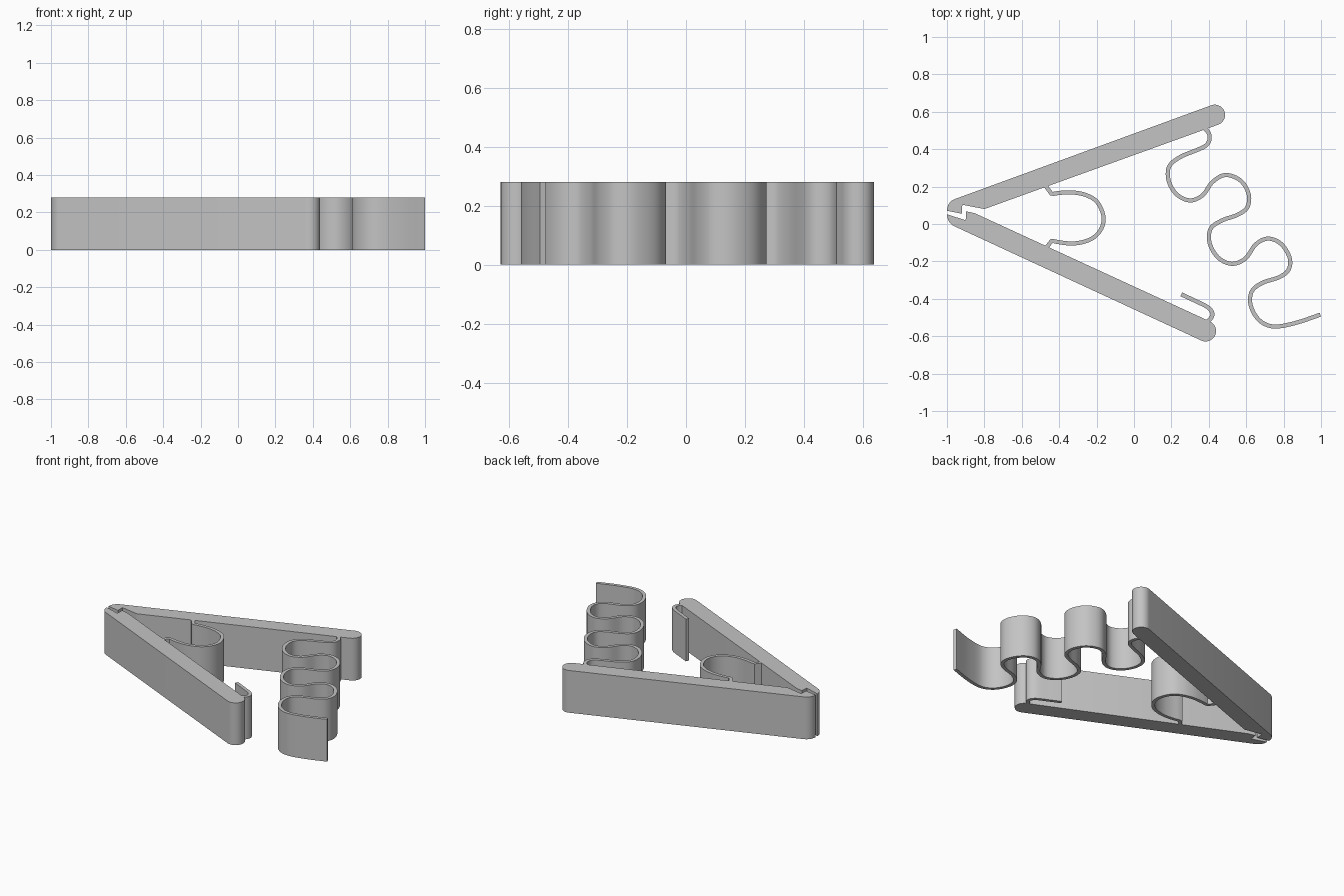
import bpy, bmesh, math
from mathutils import Vector

if "Cube" in bpy.data.objects:
    bpy.data.objects.remove(bpy.data.objects["Cube"])

HEIGHT = 0.28
WALL = 0.022

grey = bpy.data.materials.new("plain grey")
grey.diffuse_color = (0.55, 0.55, 0.55, 1)
grey.use_nodes = True
grey.node_tree.nodes["Principled BSDF"].inputs["Base Color"].default_value = grey.diffuse_color


def extrude_outline(name, outline):
    """Stand a flat outline up as a prism resting on the ground."""
    bm = bmesh.new()
    base = bm.faces.new([bm.verts.new((x, y, 0)) for x, y in outline])
    top = bmesh.ops.extrude_face_region(bm, geom=[base])["geom"]
    bmesh.ops.translate(bm, vec=(0, 0, HEIGHT),
                        verts=[v for v in top if isinstance(v, bmesh.types.BMVert)])
    bmesh.ops.recalc_face_normals(bm, faces=bm.faces)
    mesh = bpy.data.meshes.new(name)
    bm.to_mesh(mesh)
    bm.free()
    mesh.materials.append(grey)
    obj = bpy.data.objects.new(name, mesh)
    bpy.context.collection.objects.link(obj)
    bpy.ops.object.select_all(action='DESELECT')
    obj.select_set(True)
    bpy.context.view_layer.objects.active = obj
    bpy.ops.object.shade_smooth_by_angle(angle=math.radians(30))
    return obj


def arc(cx, cy, r, start, end, steps=14):
    return [(cx + r * math.cos(math.radians(start + (end - start) * i / steps)),
             cy + r * math.sin(math.radians(start + (end - start) * i / steps)))
            for i in range(steps + 1)]


def smooth_path(points, steps=6):
    """Catmull-Rom curve through the points."""
    p = [Vector(q) for q in points]
    p = [2 * p[0] - p[1]] + p + [2 * p[-1] - p[-2]]
    path = []
    for a, b, c, d in zip(p, p[1:], p[2:], p[3:]):
        for i in range(steps):
            t = i / steps
            path.append(0.5 * (2 * b + (c - a) * t + (2 * a - 5 * b + 4 * c - d) * t ** 2
                               + (3 * b - a - 3 * c + d) * t ** 3))
    return path + [p[-2]]


def strip(name, path):
    """Thin standing band of constant wall thickness along a path."""
    left, right = [], []
    for i, q in enumerate(path):
        t = (path[min(i + 1, len(path) - 1)] - path[max(i - 1, 0)]).normalized()
        n = Vector((-t.y, t.x)) * WALL / 2
        left.append(q + n)
        right.append(q - n)
    return extrude_outline(name, left + right[::-1])


# Upper jaw: round free end, notched hinge end
extrude_outline("upper_arm",
                arc(0.432, 0.583, 0.055, -70, 110)
                + arc(-0.937, 0.075, 0.062, 110, 184, 8)
                + [(-0.92, 0.055), (-0.918, 0.103), (-0.80, 0.08)])

# Lower jaw: hinge tooth that fits into the notch
extrude_outline("lower_arm",
                arc(0.383, -0.572, 0.056, 65, -115)
                + arc(-0.933, 0.048, 0.066, -115, -183, 8)
                + [(-0.90, 0.02), (-0.897, 0.068), (-0.85, 0.057)])

# Bowed spring between the arms, with angled feet
bow = smooth_path([(-0.44, 0.16), (-0.39, 0.167), (-0.32, 0.168), (-0.25, 0.152),
                   (-0.195, 0.115), (-0.163, 0.04), (-0.175, -0.025), (-0.22, -0.075),
                   (-0.29, -0.1), (-0.36, -0.103), (-0.44, -0.09)])
strip("bow_spring", [Vector((-0.472, 0.203))] + bow + [Vector((-0.472, -0.13))])

# Wavy flexible band hanging off the upper arm
strip("wavy_band", smooth_path([
    (0.375, 0.515), (0.4, 0.485), (0.403, 0.45), (0.385, 0.42), (0.34, 0.397),
    (0.245, 0.357), (0.187, 0.305), (0.187, 0.225), (0.232, 0.155), (0.302, 0.126),
    (0.368, 0.155), (0.42, 0.225), (0.49, 0.262), (0.57, 0.232), (0.613, 0.16),
    (0.606, 0.09), (0.555, 0.05), (0.468, 0.018), (0.41, -0.025), (0.404, -0.1),
    (0.448, -0.178), (0.522, -0.213), (0.595, -0.185), (0.65, -0.11), (0.715, -0.078),
    (0.785, -0.105), (0.832, -0.18), (0.826, -0.245), (0.775, -0.285), (0.688, -0.314),
    (0.63, -0.36), (0.624, -0.435), (0.668, -0.513), (0.745, -0.548), (0.86, -0.53),
    (0.996, -0.485)]))

# Catch hook on the lower arm
strip("catch_hook", smooth_path([
    (0.253, -0.376), (0.325, -0.41), (0.393, -0.444), (0.418, -0.475),
    (0.412, -0.503), (0.385, -0.528)]))
